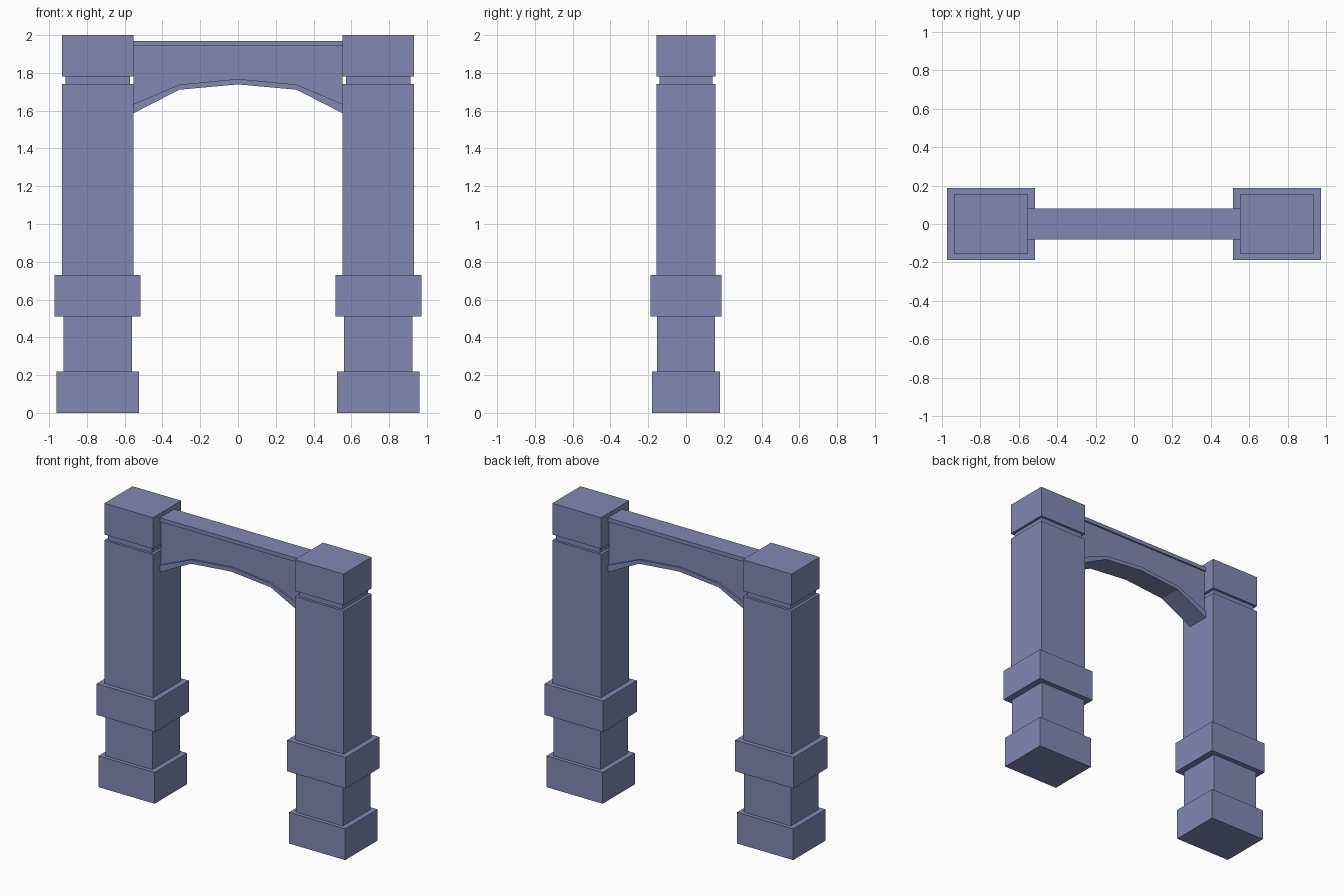
import bpy
import bmesh

if "Cube" in bpy.data.objects:
    bpy.data.objects.remove(bpy.data.objects["Cube"])

# Blue-grey stone colour
stone = bpy.data.materials.new("stone")
stone.diffuse_color = (0.22, 0.25, 0.45, 1)
stone.use_nodes = True
stone.node_tree.nodes["Principled BSDF"].inputs["Base Color"].default_value = stone.diffuse_color


def loft(name, rings):
    """Skin a list of matching closed rings and cap both ends."""
    bm = bmesh.new()
    loops = [[bm.verts.new(p) for p in ring] for ring in rings]
    for a, b in zip(loops, loops[1:]):
        n = len(a)
        for i in range(n):
            j = (i + 1) % n
            bm.faces.new((a[i], a[j], b[j], b[i]))
    bm.faces.new(loops[0])
    bm.faces.new(loops[-1])
    bmesh.ops.recalc_face_normals(bm, faces=bm.faces)
    mesh = bpy.data.meshes.new(name)
    bm.to_mesh(mesh)
    bm.free()
    mesh.materials.append(stone)
    obj = bpy.data.objects.new(name, mesh)
    bpy.context.collection.objects.link(obj)
    return obj


# Stepped pillars: (bottom z, top z, half width, half depth)
PILLAR_X = 0.743
steps = [
    (0.00, 0.22, 0.219, 0.180),  # foot
    (0.22, 0.51, 0.182, 0.153),  # lower shaft
    (0.51, 0.73, 0.228, 0.188),  # band
    (0.73, 1.74, 0.190, 0.157),  # upper shaft
    (1.74, 1.78, 0.171, 0.140),  # groove
    (1.78, 2.00, 0.190, 0.157),  # cap
]
for side, name in ((-1, "left_pillar"), (1, "right_pillar")):
    rings = []
    for z0, z1, w, d in steps:
        for z in (z0, z1):
            rings.append([(side * PILLAR_X + sx * w, sy * d, z)
                          for sx, sy in ((-1, -1), (1, -1), (1, 1), (-1, 1))])
    loft(name, rings)

# Arched beam: I-shaped section swept along x, with a bent lower rim
TOP, TRIM, RIM_Y, WEB_Y = 1.97, 1.942, 0.08, 0.068
half = [(0.31, 1.711, 1.738), (0.554, 1.586, 1.635)]  # x, rim bottom, rim top
stations = ([(-x, a, b) for x, a, b in reversed(half)]
            + [(0, 1.739, 1.768)] + half)
rings = []
for x, low, rim in stations:
    side = [(RIM_Y, low), (RIM_Y, rim), (WEB_Y, rim),
            (WEB_Y, TRIM), (RIM_Y, TRIM), (RIM_Y, TOP)]
    section = side + [(-y, z) for y, z in reversed(side)]
    rings.append([(x, y, z) for y, z in section])
loft("arched_beam", rings)
